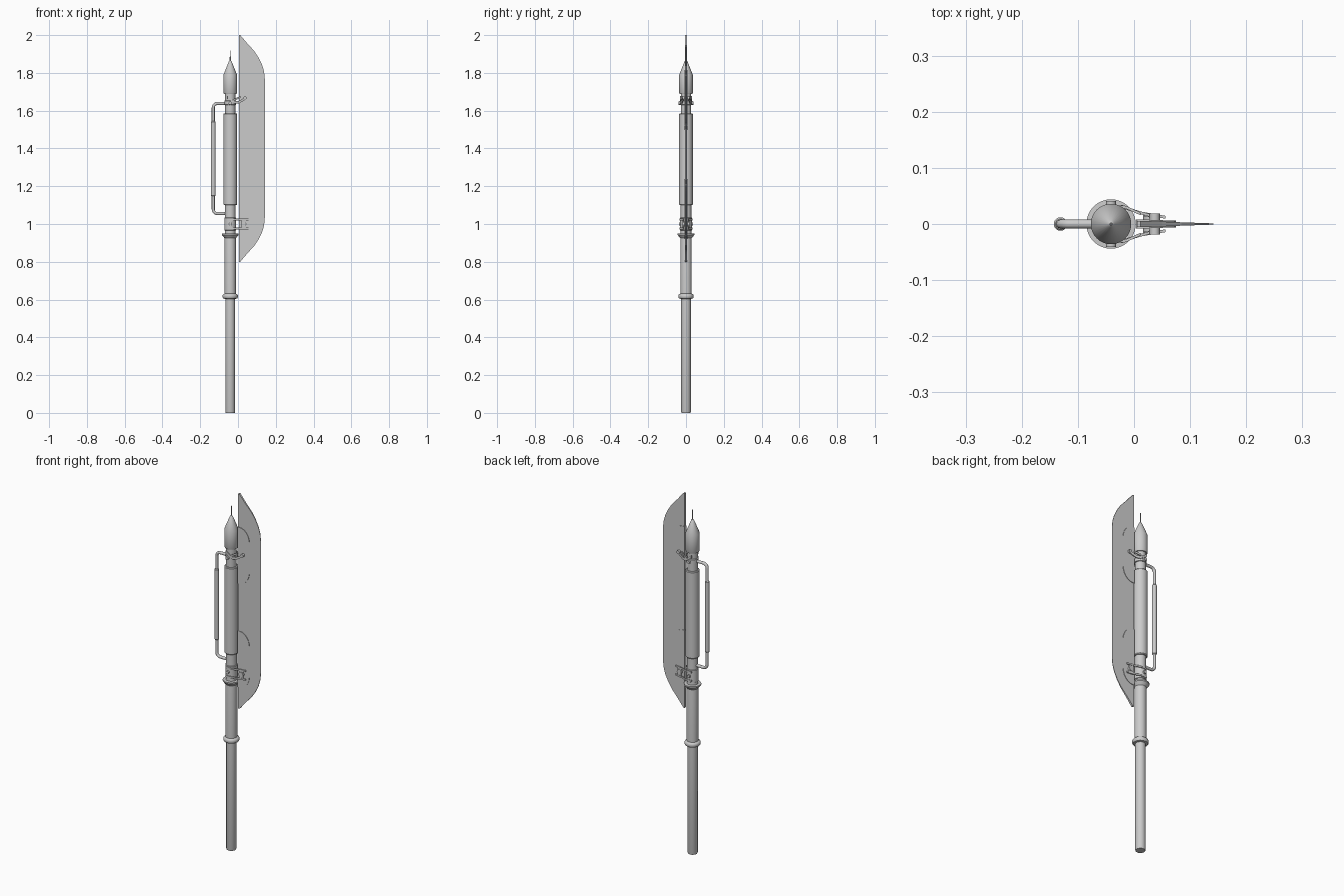
import bpy, bmesh, math
from mathutils import Vector

cube = bpy.data.objects.get("Cube")
if cube:
    bpy.data.objects.remove(cube)

metal = bpy.data.materials.new("grey metal")
metal.use_nodes = True
GREY = (0.6, 0.6, 0.6, 1)
metal.diffuse_color = GREY
metal.node_tree.nodes["Principled BSDF"].inputs["Base Color"].default_value = GREY

POLE_X = -0.041
HANDLE_X = -0.131


def finish(bm, name, smooth=True):
    bmesh.ops.recalc_face_normals(bm, faces=bm.faces)
    mesh = bpy.data.meshes.new(name)
    bm.to_mesh(mesh)
    bm.free()
    mesh.materials.append(metal)
    obj = bpy.data.objects.new(name, mesh)
    bpy.context.collection.objects.link(obj)
    if smooth:
        bpy.ops.object.select_all(action='DESELECT')
        obj.select_set(True)
        bpy.context.view_layer.objects.active = obj
        bpy.ops.object.shade_smooth_by_angle(angle=math.radians(35))
    return obj


def lathe(name, profile, x, sides=32):
    """Turned part from (radius, height) pairs, capped at both ends."""
    bm = bmesh.new()
    rings = []
    for r, z in profile:
        rings.append([bm.verts.new((x + r * math.cos(math.tau * i / sides),
                                    r * math.sin(math.tau * i / sides), z))
                      for i in range(sides)])
    for a, b in zip(rings, rings[1:]):
        for i in range(sides):
            j = (i + 1) % sides
            bm.faces.new((a[i], a[j], b[j], b[i]))
    bm.faces.new(rings[0])
    bm.faces.new(rings[-1])
    return finish(bm, name)


def wedge(name, outline, extra):
    """Plate in the xz plane that thins towards its outer edge."""
    bm = bmesh.new()
    sides = []
    for s in (-1, 1):
        sides.append([bm.verts.new((x, s * (extra + 0.006 - 0.035 * x), z)) for x, z in outline])
    n = len(outline)
    for i in range(n):
        j = (i + 1) % n
        bm.faces.new((sides[0][i], sides[0][j], sides[1][j], sides[1][i]))
    for side in sides:
        bm.faces.new(side)
    return finish(bm, name, False)


def strap(name, path, height, thick=0.005):
    """Pair of mirrored flat straps following (x, y, z) points."""
    bm = bmesh.new()
    for s in (-1, 1):
        rings = []
        for x, y, z in path:
            rings.append([bm.verts.new((x, s * (y + dy * thick / 2), z + dz * height / 2))
                          for dy, dz in ((-1, -1), (1, -1), (1, 1), (-1, 1))])
        for a, b in zip(rings, rings[1:]):
            for i in range(4):
                j = (i + 1) % 4
                bm.faces.new((a[i], a[j], b[j], b[i]))
        bm.faces.new(rings[0])
        bm.faces.new(rings[-1])
    return finish(bm, name, False)


def bolt(name, x, z, radius, half_length):
    """Round pin lying along y."""
    bpy.ops.mesh.primitive_cylinder_add(vertices=16, radius=radius, depth=2 * half_length,
                                        location=(x, 0, z), rotation=(math.pi / 2, 0, 0))
    obj = bpy.context.object
    obj.name = name
    obj.data.materials.append(metal)
    bpy.ops.object.shade_smooth_by_angle(angle=math.radians(35))


# Pole sections from the butt to the needle tip
lathe("lower_pole", [(0.024, 0), (0.026, 0.006), (0.026, 0.62)], POLE_X)
lathe("pole_collar", [(0.028, 0.604), (0.037, 0.606), (0.041, 0.612), (0.041, 0.622),
                      (0.037, 0.628), (0.03, 0.631)], POLE_X)
lathe("middle_pole", [(0.03, 0.61), (0.03, 0.935), (0.028, 0.95), (0.028, 1.11)], POLE_X)
lathe("guard_flange", [(0.03, 0.925), (0.036, 0.932), (0.044, 0.942), (0.044, 0.949),
                       (0.029, 0.95)], POLE_X)
lathe("upper_sleeve", [(0.033, 1.1), (0.036, 1.104), (0.036, 1.582), (0.033, 1.586)], POLE_X)
lathe("neck", [(0.027, 1.57), (0.027, 1.7)], POLE_X)
lathe("pointed_head", [(0.033, 1.688), (0.036, 1.694), (0.036, 1.79), (0.007, 1.862),
                       (0.003, 1.866), (0.002, 1.918)], POLE_X)

# Blade, symmetric above and below its middle
MID = 1.4
upper = [(0.005, 2.0), (0.012, 2.0), (0.05, 1.955), (0.085, 1.917), (0.108, 1.883),
         (0.127, 1.845), (0.138, 1.808), (0.142, 1.765)]
wedge("blade", upper + [(x, 2 * MID - z) for x, z in reversed(upper)], 0)

# Raised panels with rounded outer corners beside the spine
for name, low, high in (("upper_blade_panel", 1.5, 1.815), ("lower_blade_panel", 0.92, 1.235)):
    arc = [(0.015 + 0.06 * math.sin(t * math.pi / 12), high - 0.08 * (1 - math.cos(t * math.pi / 12)))
           for t in range(7)]
    arc = [(0.004, high)] + arc
    wedge(name, arc + [(x, low + high - z) for x, z in reversed(arc)], 0.0025)

# Side handle: bent rod plus a thicker grip
LOW, HIGH, BEND = 1.055, 1.638, 0.022
corners = []
for z, s in ((LOW, 1), (HIGH, -1)):
    bend = [Vector((HANDLE_X + BEND * (1 - math.sin(t * math.pi / 10)), 0,
                    z + s * BEND * (1 - math.cos(t * math.pi / 10)))) for t in range(6)]
    corners.append(bend)
points = [Vector((POLE_X, 0, LOW))] + corners[0] + corners[1][::-1] + [Vector((POLE_X, 0, HIGH))]
bm = bmesh.new()
previous = None
for i, p in enumerate(points):
    along = (points[min(i + 1, len(points) - 1)] - points[max(i - 1, 0)]).normalized()
    across = along.cross(Vector((0, 1, 0)))
    ring = [bm.verts.new(p + 0.008 * (across * math.cos(math.tau * k / 16)
                                      + Vector((0, math.sin(math.tau * k / 16), 0))))
            for k in range(16)]
    if previous:
        for k in range(16):
            bm.faces.new((previous[k], previous[k - 1], ring[k - 1], ring[k]))
    previous = ring
finish(bm, "handle_rod")
lathe("handle_grip", [(0.009, 1.147), (0.012, 1.151), (0.012, 1.54), (0.009, 1.544)], HANDLE_X, 20)

# Upper bracket: crossing straps and pins
strap("upper_bracket_arm", [(-0.055, 0.03, 1.67), (-0.02, 0.03, 1.645), (0.005, 0.022, 1.645),
                            (0.04, 0.012, 1.665)], 0.014)
strap("upper_bracket_brace", [(-0.05, 0.031, 1.635), (-0.015, 0.03, 1.66),
                              (0.012, 0.018, 1.672)], 0.01)
bolt("upper_bracket_pole_pin", POLE_X, 1.64, 0.009, 0.041)
bolt("upper_bracket_blade_pin", 0.037, 1.667, 0.009, 0.019)
lathe("upper_bracket_band", [(0.027, 1.63), (0.031, 1.632), (0.031, 1.652), (0.027, 1.654)], POLE_X)

# Lower bracket: two rails, a cross plate and pins
for name, z in (("lower_bracket_top_rail", 1.024), ("lower_bracket_bottom_rail", 0.976)):
    strap(name, [(-0.055, 0.03, z), (-0.02, 0.031, z), (0.01, 0.02, z), (0.056, 0.012, z)], 0.009)
strap("lower_bracket_plate", [(0.018, 0.016, 1.0), (0.042, 0.012, 1.0)], 0.055)
bolt("lower_bracket_blade_pin", 0.03, 1.0, 0.014, 0.019)
bolt("lower_bracket_pole_pin", POLE_X, 1.0, 0.009, 0.038)
lathe("lower_bracket_band", [(0.028, 0.965), (0.031, 0.967), (0.031, 1.033), (0.028, 1.035)], POLE_X)
